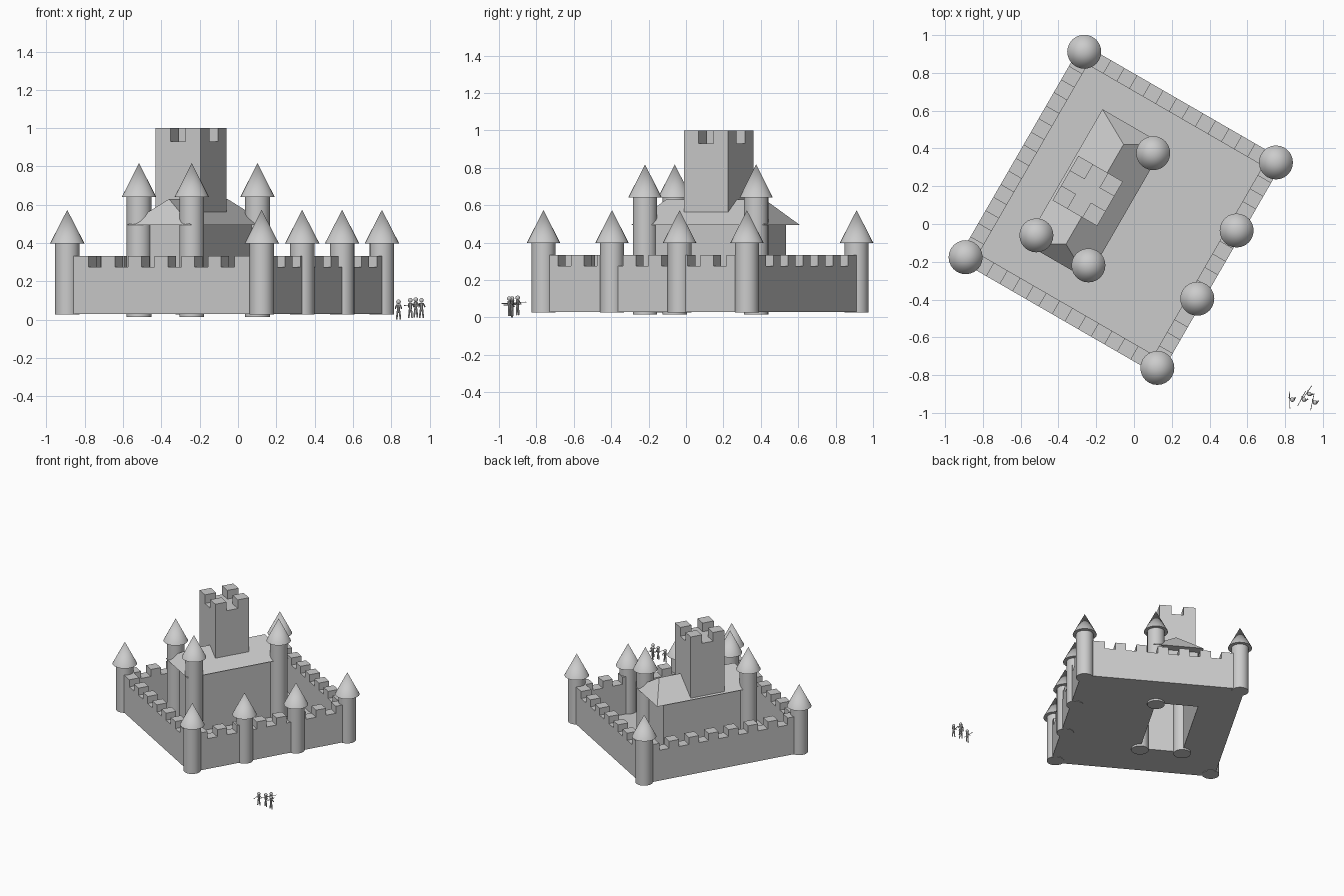
import bpy, bmesh, math
from mathutils import Matrix, Vector

if "Cube" in bpy.data.objects:
    bpy.data.objects.remove(bpy.data.objects["Cube"])

stone = bpy.data.materials.new("grey_stone")
stone.diffuse_color = (0.6, 0.6, 0.6, 1)
stone.use_nodes = True
stone.node_tree.nodes["Principled BSDF"].inputs["Base Color"].default_value = stone.diffuse_color

TURN = math.radians(-30)
YARD = Vector((-0.07, 0.075, 0))       # centre of outer walls
KEEP = Vector((-0.2075, 0.1575, 0))    # centre of keep


def frame(origin, turn=TURN):
    return Matrix.Translation(origin) @ Matrix.Rotation(turn, 4, 'Z')


def make(name, bm, mat, smooth=False):
    bmesh.ops.recalc_face_normals(bm, faces=bm.faces)
    me = bpy.data.meshes.new(name)
    bm.to_mesh(me)
    bm.free()
    me.materials.append(stone)
    ob = bpy.data.objects.new(name, me)
    ob.matrix_world = mat
    bpy.context.collection.objects.link(ob)
    if smooth:
        bpy.ops.object.select_all(action='DESELECT')
        ob.select_set(True)
        bpy.context.view_layer.objects.active = ob
        bpy.ops.object.shade_smooth_by_angle(angle=math.radians(35))
    return ob


def box(bm, x0, x1, y0, y1, z0, z1):
    m = Matrix.Translation(((x0 + x1) / 2, (y0 + y1) / 2, (z0 + z1) / 2)) @ \
        Matrix.Diagonal((x1 - x0, y1 - y0, z1 - z0, 1))
    bmesh.ops.create_cube(bm, size=1, matrix=m)


def rect(bm, a, b, z):
    return [bm.verts.new((x, y, z)) for x, y in ((-a, -b), (a, -b), (a, b), (-a, b))]


def rod(bm, p, q, r1, r2=None, sides=8):
    """Tapered round bar between two points."""
    p, q = Vector(p), Vector(q)
    d = q - p
    m = Matrix.Translation((p + q) / 2) @ d.to_track_quat('Z', 'Y').to_matrix().to_4x4()
    bmesh.ops.create_cone(bm, cap_ends=True, segments=sides, radius1=r1,
                          radius2=r1 if r2 is None else r2, depth=d.length, matrix=m)


def tower(name, pos, r, z0, z1, apex):
    bm = bmesh.new()
    rod(bm, (0, 0, z0), (0, 0, z1 + 0.005), r, sides=24)
    make(name, bm, frame(pos), True)
    bm = bmesh.new()
    rod(bm, (0, 0, z1), (0, 0, apex), 0.09, 0, sides=24)
    make(name + "_cone_roof", bm, frame(pos), True)


# Outer walls: battlement profile extruded through the wall thickness
HU, HV = 0.586, 0.628                  # tower centre lines
OUT, INN = 0.032, 0.05
Z0, ZS, ZT = 0.03, 0.276, 0.333
PITCH = 0.16


def wall(name, half, dist, slots, turn):
    pts = [(half, Z0), (-half, Z0), (-half, ZT)]
    for i in range(slots):
        c = (i - (slots - 1) / 2) * PITCH
        a, b = c - PITCH / 4, c + PITCH / 4
        pts += [(a, ZT), (a, ZS), (b, ZS), (b, ZT)]
    pts.append((half, ZT))
    bm = bmesh.new()
    f = bm.faces.new([bm.verts.new((x, -dist - OUT, z)) for x, z in pts])
    g = bmesh.ops.extrude_face_region(bm, geom=[f])
    bmesh.ops.translate(bm, vec=(0, OUT + INN, 0),
                        verts=[v for v in g["geom"] if isinstance(v, bmesh.types.BMVert)])
    make(name, bm, frame(YARD, TURN + turn))


for i, name in enumerate(("front", "right", "back", "left")):
    side = i % 2
    wall(name + "_wall", (HV if side else HU) + OUT, HU if side else HV,
         7 if side else 6, i * math.pi / 2)

# Courtyard floor, open beneath the keep
KU, KV = 0.159, 0.343
shift = frame(YARD).inverted() @ KEEP
bm = bmesh.new()
outer, inner = rect(bm, HU, HV, Z0), rect(bm, KU, KV, Z0)
for v in inner:
    v.co += shift
for i in range(4):
    j = (i + 1) % 4
    bm.faces.new((outer[i], outer[j], inner[j], inner[i]))
make("courtyard_floor", bm, frame(YARD))

# Round towers on the outer walls, two more along the right side
yard = frame(YARD)
spots = [(a * HU, b * HV) for a in (-1, 1) for b in (-1, 1)] + [(HU, -0.205), (HU, 0.212)]
for i, (u, v) in enumerate(spots):
    tower(f"wall_tower_{i + 1}", yard @ Vector((u, v, 0)), 0.064, 0.027, 0.398, 0.573)

# Three taller towers on the keep corners
keep = frame(KEEP)
for i, (a, b) in enumerate(((-1, -1), (1, -1), (1, 1))):
    tower(f"keep_tower_{i + 1}", keep @ Vector((a * KU, b * KV, 0)), 0.065, 0.015, 0.64, 0.818)

# Keep walls, open at top and bottom
bm = bmesh.new()
lo, hi = rect(bm, KU, KV, Z0), rect(bm, KU, KV, 0.5)
for i in range(4):
    j = (i + 1) % 4
    bm.faces.new((lo[i], lo[j], hi[j], hi[i]))
make("keep_walls", bm, keep)

# Hipped keep roof with overhanging eaves
bm = bmesh.new()
e = rect(bm, 0.19, 0.41, 0.495)
r0, r1 = bm.verts.new((0, -0.305, 0.63)), bm.verts.new((0, 0.305, 0.63))
for f in ((e[0], e[1], r0), (e[2], e[3], r1), (e[1], e[2], r1, r0), (e[3], e[0], r0, r1), e[::-1]):
    bm.faces.new(f)
make("keep_roof", bm, keep)

# Great square tower with a merlon on each corner
T = 0.136
bm = bmesh.new()
box(bm, -T, T, -T, T, 0.5, 0.93)
for a in (-1, 1):
    for b in (-1, 1):
        x, y = sorted((a * T, a * T / 3)), sorted((b * T, b * T / 3))
        box(bm, *x, *y, 0.93, 1.0)
make("great_tower", bm, frame((-0.245, 0.175, 0)))

# Small guards holding level spears
for i, (x, y, ang, base) in enumerate(((0.838, -0.93, 92, 0.0), (0.90, -0.93, 62, 0.008),
                                       (0.928, -0.9, 55, 0.012), (0.958, -0.945, 78, 0.008))):
    bm = bmesh.new()
    for s in (-1, 1):
        rod(bm, (0, s * 0.01, 0), (0, s * 0.005, 0.045), 0.004, 0.005)
        rod(bm, (0, s * 0.01, 0.076), (0.012, s * 0.016, 0.058), 0.0035)
    rod(bm, (0, 0, 0.043), (0, 0, 0.08), 0.007, 0.01)
    bmesh.ops.create_uvsphere(bm, u_segments=12, v_segments=8, radius=0.012,
                              matrix=Matrix.Translation((0, 0, 0.093)))
    rod(bm, (-0.045, 0.014, 0.066), (0.045, 0.014, 0.07), 0.002, sides=6)
    make(f"guard_{i + 1}", bm, frame((x, y, base), math.radians(ang)), True)
